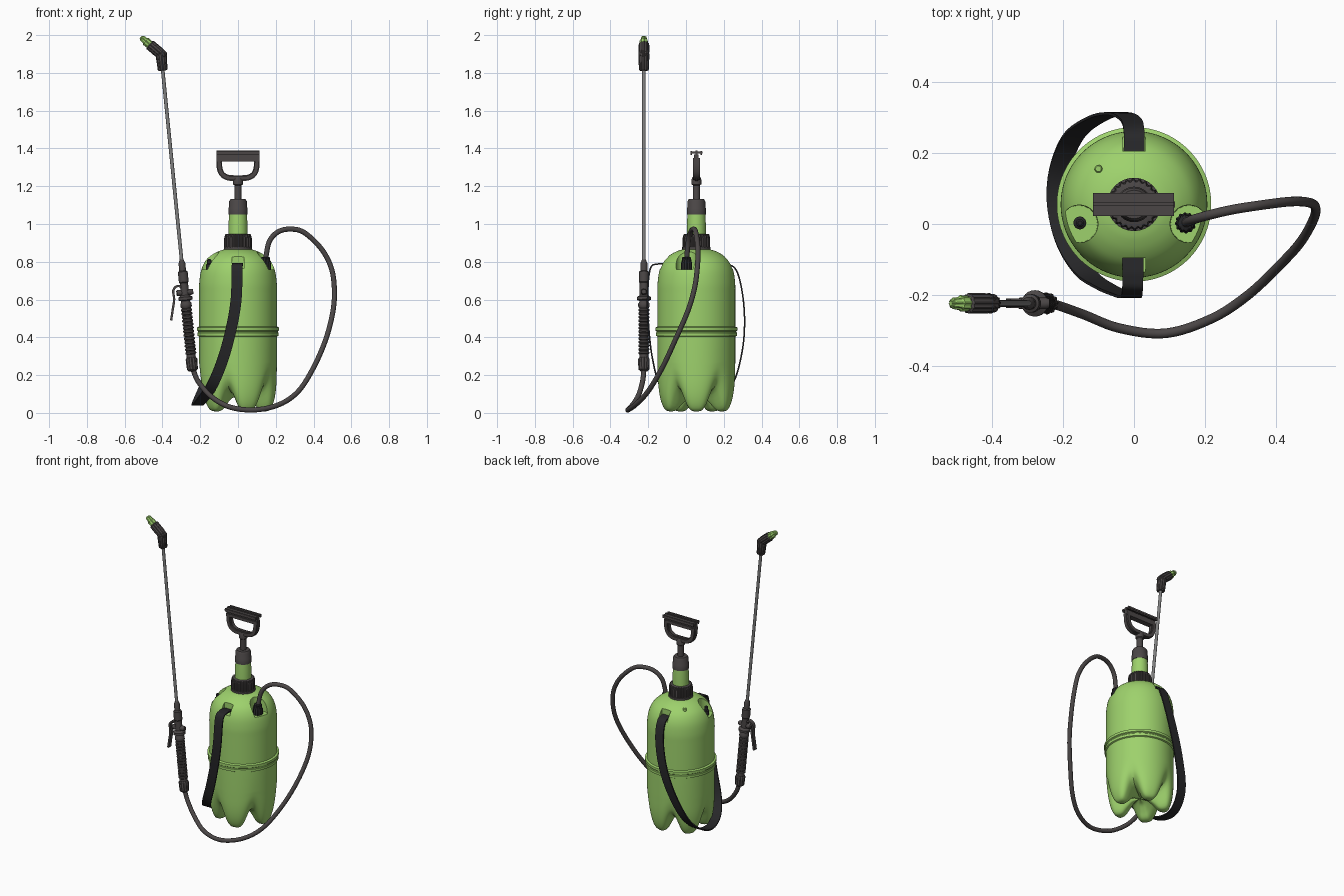
import bpy, bmesh
from math import sin, cos, pi, atan, radians
from mathutils import Vector, Matrix

if "Cube" in bpy.data.objects:
    bpy.data.objects.remove(bpy.data.objects["Cube"])

def material(name, c):
    m = bpy.data.materials.new(name)
    m.diffuse_color = (*c, 1)
    m.use_nodes = True
    m.node_tree.nodes["Principled BSDF"].inputs["Base Color"].default_value = m.diffuse_color
    return m

GREEN = material("green_plastic", (0.34, 0.64, 0.15))
DARK = material("dark_plastic", (0.07, 0.062, 0.062))
BLACK = material("black_plastic", (0.02, 0.02, 0.022))
STEEL = material("steel", (0.22, 0.22, 0.22))

def finish(name, bm, mat, angle=35):
    bmesh.ops.recalc_face_normals(bm, faces=bm.faces[:])
    me = bpy.data.meshes.new(name)
    bm.to_mesh(me)
    bm.free()
    me.materials.append(mat)
    ob = bpy.data.objects.new(name, me)
    bpy.context.collection.objects.link(ob)
    bpy.ops.object.select_all(action='DESELECT')
    ob.select_set(True)
    bpy.context.view_layer.objects.active = ob
    bpy.ops.object.shade_smooth_by_angle(angle=radians(angle))
    return ob

def skin(bm, rings):
    n = len(rings[0])
    for a, b in zip(rings, rings[1:]):
        for i in range(n):
            bm.faces.new((a[i], a[(i + 1) % n], b[(i + 1) % n], b[i]))
    bm.faces.new(rings[0])
    bm.faces.new(rings[-1])

def lathe(name, profile, mat, matrix=Matrix(), segs=32, ribs=0, depth=0.0, lobes=0):
    """Revolve (r, z) points; four-value points blend lobe and groove profiles."""
    bm = bmesh.new()
    rings = []
    if ribs:
        segs = ribs * 4
    for p in profile:
        ring = []
        for i in range(segs):
            t = 2 * pi * i / segs
            r, z = p[0], p[1]
            if len(p) == 4:
                w = 1 - (0.5 - 0.5 * cos(lobes * t)) ** 2
                r, z = p[2] + (p[0] - p[2]) * w, p[3] + (p[1] - p[3]) * w
            if ribs and i % 4 >= 2:
                r -= depth
            ring.append(bm.verts.new(matrix @ Vector((r * cos(t), r * sin(t), z))))
        rings.append(ring)
    skin(bm, rings)
    return finish(name, bm, mat)

def spline(pts, n=6):
    pts = [Vector(p) for p in pts]
    q = [pts[0] * 2 - pts[1]] + pts + [pts[-1] * 2 - pts[-2]]
    out = []
    for a, b, c, d in zip(q, q[1:], q[2:], q[3:]):
        for k in range(n):
            t = k / n
            out.append((b * 2 + (c - a) * t + (a * 2 - b * 5 + c * 4 - d) * t * t
                        + (b * 3 - a - c * 3 + d) * t ** 3) * 0.5)
    return out + [pts[-1]]

def sweep(name, path, section, ref, mat):
    """Sweep a (u, v) section along path; u follows ref."""
    bm = bmesh.new()
    rings = []
    for i, p in enumerate(path):
        t = (path[min(i + 1, len(path) - 1)] - path[max(i - 1, 0)]).normalized()
        u = (ref - t * ref.dot(t)).normalized()
        v = t.cross(u)
        rings.append([bm.verts.new(p + u * a + v * b) for a, b in section])
    skin(bm, rings)
    return finish(name, bm, mat)

def circle(r, n=16):
    return [(r * cos(2 * pi * i / n), r * sin(2 * pi * i / n)) for i in range(n)]

def rect(w, h):
    return [(-w, -h), (w, -h), (w, h), (-w, h)]

def box(name, lo, hi, mat):
    bm = bmesh.new()
    bmesh.ops.create_cube(bm, size=1)
    for v in bm.verts:
        v.co = Vector([l + (c + 0.5) * (h - l) for c, l, h in zip(v.co, lo, hi)])
    return finish(name, bm, mat)

X, Y = Vector((1, 0, 0)), Vector((0, 1, 0))
CY = 0.055
AXIS = Matrix.Translation((0, CY, 0))

# Tank with five moulded feet, seam flange and domed shoulder
base = spline([(.008, .085, .008, .095), (.05, .075, .05, .098), (.085, .045, .09, .103),
               (.115, .015, .125, .112), (.145, .008, .152, .128), (.172, .02, .172, .148),
               (.192, .07, .19, .18), (.203, .15, .201, .225), (.206, .27, .206, .27)], 4)
shoulder = spline([(.206, .63), (.205, .69), (.195, .755), (.172, .805), (.138, .837),
                   (.1, .857), (.07, .866)], 4)
flange = [(.206, .404), (.214, .408), (.214, .424), (.211, .428), (.211, .432),
          (.217, .436), (.217, .452), (.206, .457)]
tank = lathe("tank", [tuple(p) for p in base] + flange + [tuple(p) for p in shoulder]
             + [(.06, .88)], GREEN, AXIS, segs=100, lobes=5)

# Recesses for the strap ends and the two fittings
cutters = [box("strap_recess_front", (-.033, -.3, .765), (.033, -.095, .95), GREEN),
           box("strap_recess_back", (-.033, .205, .765), (.033, .4, .95), GREEN)]
for s in (-1, 1):
    cutters.append(lathe("fitting_recess", [(.052, .758), (.056, .95)], GREEN,
                         Matrix.Translation((s * .155, 0, 0))))
for c in cutters:
    m = tank.modifiers.new("recess", 'BOOLEAN')
    m.operation, m.solver, m.object = 'DIFFERENCE', 'EXACT', c
    bpy.context.view_layer.objects.active = tank
    bpy.ops.object.modifier_apply(modifier=m.name)
    bpy.data.objects.remove(c)
bpy.ops.object.select_all(action='DESELECT')
tank.select_set(True)
bpy.ops.object.shade_smooth_by_angle(angle=radians(35))

# Fittings on the shoulder
lathe("hose_nut", [(.03, .75), (.03, .795), (.026, .80), (.024, .822), (.018, .826)], BLACK,
      Matrix.Translation((.145, .003, 0)), ribs=12, depth=.003)
lathe("relief_valve", [(.018, .75), (.018, .785), (.011, .79), (.011, .81), (.006, .814)], BLACK,
      Matrix.Translation((-.152, .003, 0)))
lathe("shoulder_pip", [(.011, .82), (.011, .842), (.008, .846)], GREEN,
      Matrix.Translation((-.1, .155, 0)))

# Pump cap, cylinder and rod
lathe("pump_cap", [(.073, .872), (.073, .925), (.068, .945), (.06, .948)], DARK, AXIS, ribs=24, depth=.005)
lathe("cap_collar", [(.075, .864), (.075, .878), (.06, .88)], DARK, AXIS)
lathe("pump_cylinder", [(.05, .94), (.05, 1.0), (.047, 1.056)], GREEN, AXIS)
lathe("cylinder_cap", [(.05, 1.05), (.05, 1.085), (.047, 1.09), (.047, 1.12), (.04, 1.132), (.02, 1.133)],
      DARK, AXIS)
lathe("pump_rod", [(.019, 1.12), (.019, 1.205), (.026, 1.21), (.026, 1.235), (.02, 1.25)], DARK, AXIS, segs=24)

# Pump handle: U-shaped yoke and ribbed grip bar
half = [(.1, CY, 1.345), (.098, CY, 1.30), (.085, CY, 1.265), (.055, CY, 1.246), (.02, CY, 1.243)]
yoke = half + [(-x, y, z) for x, y, z in reversed(half)]
sweep("handle_yoke", spline(yoke, 4), rect(.019, .011), Y, DARK)
sweep("handle_yoke_rib", spline(yoke, 4), rect(.008, .015), Y, DARK)
for i, (z, w) in enumerate([(1.34, .018), (1.358, .012), (1.378, .032)]):
    h = .005 if i == 2 else .01
    box("handle_grip_%d" % i, (-.115, CY - w, z - h), (.113, CY + w, z + h), DARK)
for s in (-1, 1):
    box("handle_grip_lip", (-.115, CY + s * .026 - .004, 1.365), (.113, CY + s * .026 + .004, 1.386), DARK)
box("handle_grip_spine", (-.115, CY - .005, 1.345), (.113, CY + .005, 1.388), DARK)

# Hose
hose = [(.145, .003, .81), (.165, .012, .905), (.21, .025, .957), (.275, .04, .973), (.35, .052, .955),
        (.44, .063, .87), (.493, .06, .77), (.510, .045, .66), (.503, .01, .54), (.465, -.055, .39),
        (.40, -.125, .24), (.32, -.2, .115), (.22, -.265, .045), (.09, -.307, .016),
        (-.04, -.293, .03), (-.14, -.255, .085), (-.21, -.23, .165), (-.24, -.223, .235)]
sweep("hose", spline(hose), circle(.0135), Y, DARK)

# Carrying strap, a flat band looped round the left side
strap = [(-.003, -.09, .785), (-.003, -.15, .788), (-.005, -.19, .76), (-.01, -.204, .6),
         (-.035, -.197, .45), (-.078, -.178, .29), (-.135, -.138, .15), (-.19, -.05, .07),
         (-.216, .06, .042), (-.207, .16, .068), (-.167, .25, .16), (-.1, .298, .33),
         (-.045, .31, .5), (-.01, .294, .66), (0, .26, .765), (0, .2, .788)]
sweep("strap", spline(strap), rect(.029, .004), X, BLACK)

# Spray wand, built upright then tilted
WAND = Matrix.Translation((-.24, -.223, .22)) @ Matrix.Rotation(-atan(.0995), 4, 'Y')
lathe("wand_nut", [(.018, 0), (.029, .01), (.031, .065), (.024, .075)], DARK, WAND, ribs=12, depth=.003)
grip = [(.024, .07)]
for i in range(13):
    z = .09 + i * .019
    grip += [(.024, z), (.029, z + .004), (.029, z + .012), (.024, z + .016)]
lathe("wand_grip", grip + [(.022, .345)], DARK, WAND, segs=24)
lathe("valve_body", [(.024, .335), (.03, .345), (.03, .36), (.024, .37), (.024, .375), (.037, .38), (.037, .395),
                     (.022, .405), (.022, .47), (.026, .475), (.026, .53), (.018, .535), (.018, .575),
                     (.01, .595)], DARK, WAND, segs=24)
lathe("lance", [(.0095, .58), (.0095, 1.63)], STEEL, WAND, segs=20)
side = WAND @ Matrix.Translation((0, 0, .42)) @ Matrix.Rotation(pi / 2, 4, 'Y')
lathe("valve_cross_bolt", [(.012, -.045), (.016, -.04), (.016, .035), (.012, .045)], DARK, side, segs=20)
trigger = [(-.275, -.223, .645), (-.315, -.223, .672), (-.342, -.223, .65), (-.338, -.223, .60),
           (-.345, -.223, .55), (-.354, -.223, .49)]
sweep("trigger", spline(trigger), rect(.013, .006), Y, DARK)

# Angled nozzle head with green tip
lathe("nozzle_collar", [(.022, 1.60), (.026, 1.605), (.029, 1.67), (.029, 1.69), (.02, 1.705)], DARK, WAND,
      ribs=12, depth=.003)
HEAD = Matrix.Translation((-.400, -.223, 1.893)) @ Matrix.Rotation(radians(-50), 4, 'Y')
lathe("nozzle_head", [(.012, -.02), (.026, -.008), (.029, .03), (.029, .085), (.022, .09)], DARK, HEAD,
      ribs=12, depth=.003)
lathe("nozzle_tip", [(.022, .085), (.023, .115), (.018, .12), (.016, .142), (.009, .15)], GREEN, HEAD,
      ribs=8, depth=.003)
